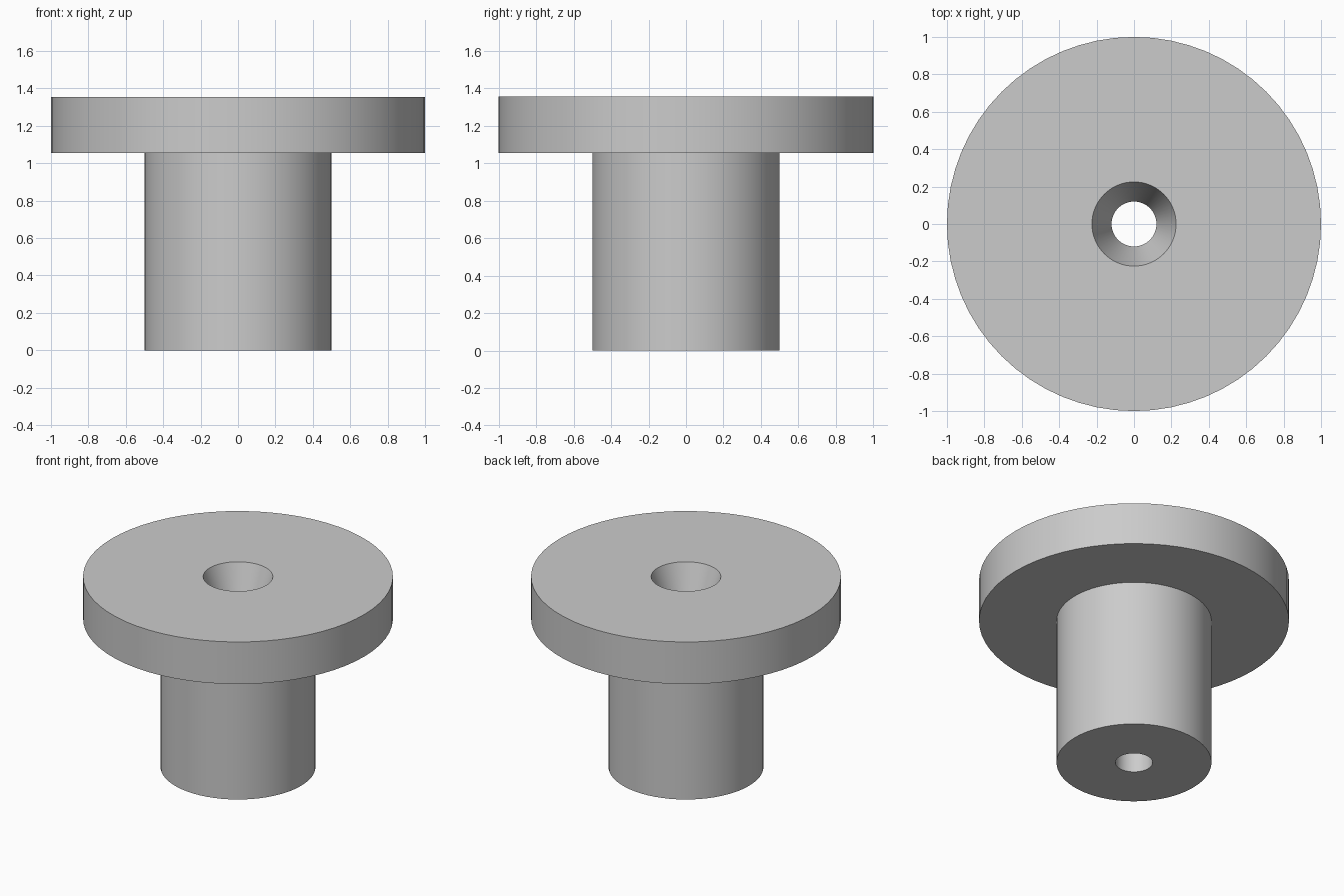
import bpy
import bmesh
import math

cube = bpy.data.objects.get("Cube")
if cube:
    bpy.data.objects.remove(cube, do_unlink=True)

SEGMENTS = 64
HEIGHT = 1.355
FLANGE_BOTTOM = 1.055
FLANGE_RADIUS = 1.0
STEM_RADIUS = 0.5
BORE_RADIUS = 0.12
SINK_RADIUS = 0.225

# Plain grey metal
grey = bpy.data.materials.new("grey_metal")
grey.use_nodes = True
colour = (0.6, 0.6, 0.6, 1)
grey.diffuse_color = colour
grey.node_tree.nodes["Principled BSDF"].inputs["Base Color"].default_value = colour


def lathe(name, profile):
    """Revolve a closed (radius, height) profile around z."""
    bm = bmesh.new()
    verts = [bm.verts.new((r, 0, z)) for r, z in profile]
    edges = [bm.edges.new((a, b)) for a, b in zip(verts, verts[1:] + verts[:1])]
    bmesh.ops.spin(bm, geom=verts + edges, cent=(0, 0, 0), axis=(0, 0, 1),
                   angle=math.tau, steps=SEGMENTS, use_merge=True)
    bmesh.ops.remove_doubles(bm, verts=bm.verts, dist=0.0001)
    bmesh.ops.recalc_face_normals(bm, faces=bm.faces)
    mesh = bpy.data.meshes.new(name)
    bm.to_mesh(mesh)
    bm.free()
    mesh.materials.append(grey)
    obj = bpy.data.objects.new(name, mesh)
    bpy.context.collection.objects.link(obj)
    return obj


# Flanged bushing: stem, wide flange, conical countersink and through bore
bushing = lathe("flanged_bushing", [
    (BORE_RADIUS, 0),
    (STEM_RADIUS, 0),
    (STEM_RADIUS, FLANGE_BOTTOM),
    (FLANGE_RADIUS, FLANGE_BOTTOM),
    (FLANGE_RADIUS, HEIGHT),
    (SINK_RADIUS, HEIGHT),
    (BORE_RADIUS, FLANGE_BOTTOM),
])

# Smooth round walls, sharp rims
bpy.ops.object.select_all(action="DESELECT")
bushing.select_set(True)
bpy.context.view_layer.objects.active = bushing
bpy.ops.object.shade_smooth_by_angle(angle=math.radians(15))
